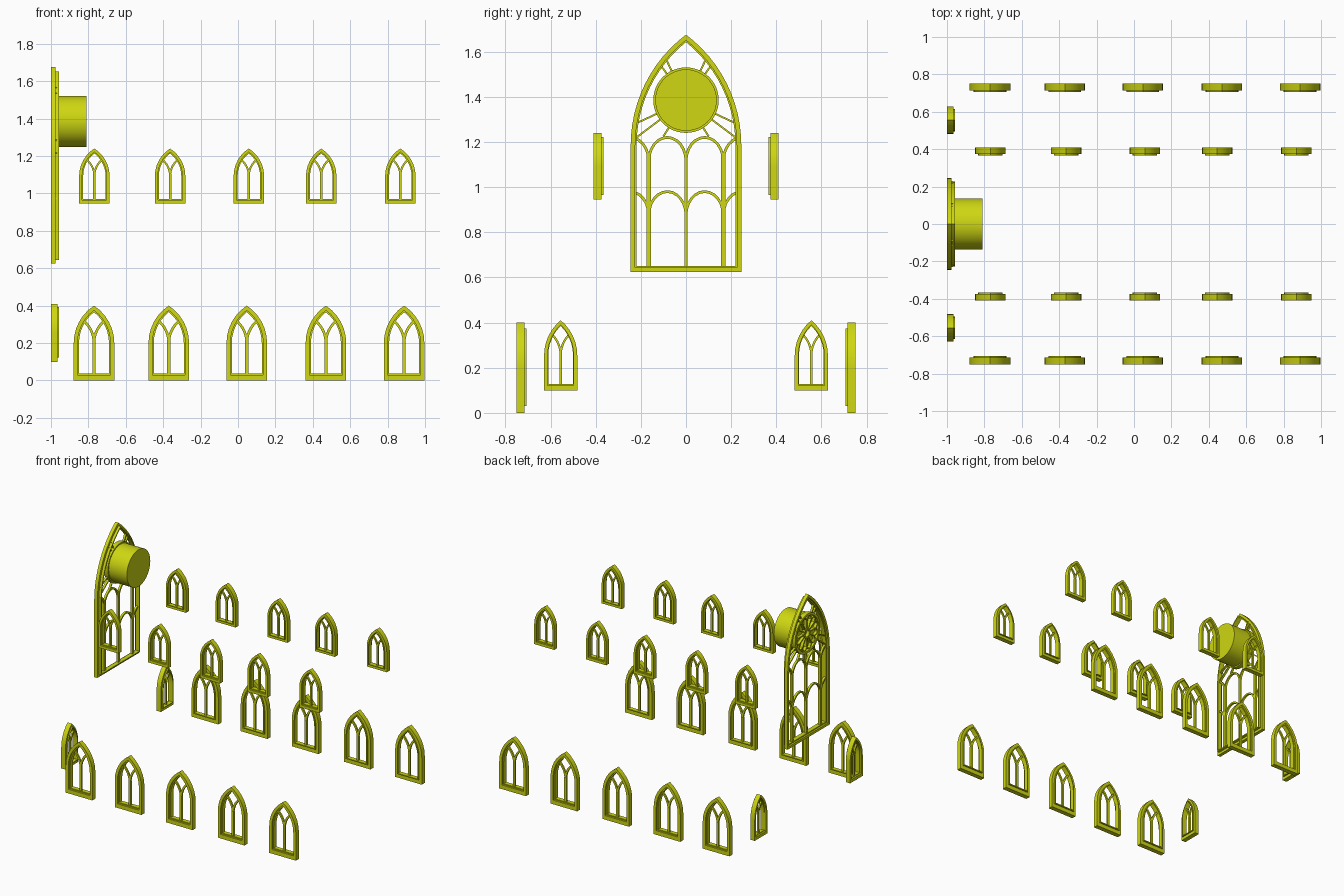
import bpy, bmesh, math
from mathutils import Matrix, Vector

cube = bpy.data.objects.get("Cube")
if cube:
    bpy.data.objects.remove(cube, do_unlink=True)

mat = bpy.data.materials.new("yellow_stone")
mat.use_nodes = True
COLOUR = (0.62, 0.68, 0.006, 1)
mat.diffuse_color = COLOUR
mat.node_tree.nodes["Principled BSDF"].inputs["Base Color"].default_value = COLOUR


# Solid band between two matching outlines (u, z), from depth d0 to d1
def band(bm, a, b, d0, d1, closed=False):
    rings = [[bm.verts.new((p[0], d, p[1])) for p in line]
             for line, d in ((a, d0), (b, d0), (b, d1), (a, d1))]
    n = len(a)
    for i in range(n if closed else n - 1):
        j = (i + 1) % n
        for k in range(4):
            r, s = rings[k], rings[(k + 1) % 4]
            bm.faces.new((r[i], r[j], s[j], s[i]))
    if not closed:
        bm.faces.new([r[0] for r in rings])
        bm.faces.new([r[-1] for r in rings])


# Bar of constant width following a path
def bar(bm, path, width, d0, d1):
    pts = [Vector(p) for p in path]
    a, b = [], []
    for i, p in enumerate(pts):
        t = (pts[min(i + 1, len(pts) - 1)] - pts[max(i - 1, 0)]).normalized()
        off = Vector((-t.y, t.x)) * width / 2
        a.append(p + off)
        b.append(p - off)
    band(bm, a, b, d0, d1)


def circle(r, cz, n):
    return [(r * math.cos(math.tau * i / n), cz + r * math.sin(math.tau * i / n))
            for i in range(n)]


# Pointed arch with concentric offsets
class Arch:
    def __init__(self, width, height, spring, steps):
        self.a, self.spring, self.steps = width / 2, spring, steps
        self.R = (self.a ** 2 + (height - spring) ** 2) / width
        self.c = self.R - self.a

    def half(self, z, inset=0):
        d = max(z - self.spring, 0)
        return math.sqrt(max((self.R - inset) ** 2 - d * d, 0)) - self.c

    def outline(self, inset, bottom):
        r = self.R - inset
        top = math.acos(self.c / r)
        side = [(r * math.cos(top * i / self.steps) - self.c,
                 self.spring + r * math.sin(top * i / self.steps))
                for i in range(self.steps + 1)]
        side = [(self.a - inset, bottom)] + side
        return side + [(-x, z) for x, z in reversed(side[:-1])]

    # Stepped frame: wide outer moulding and a thin inner one
    def frame(self, bm, border, sill, trim, depth, full_depth):
        band(bm, self.outline(0, 0), self.outline(border, sill), 0, depth, True)
        band(bm, self.outline(border, sill), self.outline(border + trim, sill + trim),
             0.012, full_depth, True)


def finish(bm, name):
    bmesh.ops.recalc_face_normals(bm, faces=bm.faces)
    me = bpy.data.meshes.new(name)
    bm.to_mesh(me)
    bm.free()
    me.materials.append(mat)
    me.shade_smooth()
    me.set_sharp_from_angle(angle=math.radians(20))
    return me


def place(me, name, loc, turn):
    ob = bpy.data.objects.new(name, me)
    ob.location = loc
    ob.rotation_euler.z = math.radians(turn)
    bpy.context.collection.objects.link(ob)


# Small window with a forked centre mullion
def small_window(name, width, height, border, sill):
    bm = bmesh.new()
    arch = Arch(width, height, height * 0.5, 6)
    trim = border * 0.35
    arch.frame(bm, border, sill, trim, 0.035, 0.044)
    bar_w = width * 0.08
    bar(bm, [(0, sill), (0, height * 0.54)], bar_w, 0.016, 0.03)
    r = arch.R * 0.65
    for side in (-1, 1):
        path = []
        for i in range(30):
            d = i * height * 0.02
            x = r - math.sqrt(max(r * r - d * d, 0))
            path.append((side * x, arch.spring + d))
            if x > arch.half(arch.spring + d, border):
                break
        bar(bm, path[::2] + path[-1:], bar_w * 0.8, 0.017, 0.029)
    return finish(bm, name)


aisle = small_window("aisle_window", 0.217, 0.40, 0.021, 0.030)
upper = small_window("upper_window", 0.163, 0.295, 0.016, 0.020)
end = small_window("end_window", 0.147, 0.31, 0.014, 0.022)

for side, turn, word in ((-1, 0, "front"), (1, 180, "back")):
    for i, x in enumerate((-0.77, -0.37, 0.047, 0.47, 0.888)):
        place(aisle, f"{word}_aisle_window_{i + 1}", (x, side * 0.75, 0), turn)
    for i, x in enumerate((-0.768, -0.363, 0.058, 0.445, 0.868)):
        place(upper, f"{word}_upper_window_{i + 1}", (x, side * 0.41, 0.945), turn)
    place(end, f"{word}_end_window", (-1, side * 0.555, 0.10), -90)

# Great end window: frame and mullions, heights measured from its base
BASE, ROSE = 0.625, 0.76
bm = bmesh.new()
great = Arch(0.49, 1.05, 0.56, 12)
great.frame(bm, 0.018, 0.018, 0.008, 0.025, 0.044)
GAP = 0.165
for u, w in ((-GAP, 0.02), (0, 0.014), (GAP, 0.02)):
    bar(bm, [(u, 0.02), (u, 0.52)], w, 0.014, 0.032)

# Two tiers of arches between the mullions, with half arches at the sides
for z in (0.25, 0.49):
    for mid in (-GAP * 1.5, -GAP / 2, GAP / 2, GAP * 1.5):
        path = []
        for i in range(13):
            t = math.pi * i / 12
            u = mid + GAP / 2 * math.cos(t)
            if abs(u) < 0.24:
                path.append((u, z + 0.105 * math.sin(t)))
        bar(bm, path, 0.012, 0.015, 0.031)

# Struts from the rose out to the frame
for angle in (64, 54, -25, -37, -58):
    a = math.radians(angle)
    t = 0.14
    while t < (0.19 if angle == -58 else 0.4):
        t += 0.005
        if t * math.cos(a) > great.half(ROSE + t * math.sin(a), 0.018):
            break
    for side in (-1, 1):
        bar(bm, [(side * s * math.cos(a), ROSE + s * math.sin(a)) for s in (0.138, t)],
            0.008, 0.015, 0.031)
place(finish(bm, "great_window"), "great_window", (-1, 0, BASE), -90)

# Rose wheel: rim, hub ring, spokes and rounded petals
bm = bmesh.new()
band(bm, circle(0.145, ROSE, 48), circle(0.128, ROSE, 48), 0.008, 0.042, True)
band(bm, circle(0.036, ROSE, 24), circle(0.024, ROSE, 24), 0.012, 0.034, True)
N = 12
for i in range(N):
    a = math.tau * i / N
    bar(bm, [(r * math.cos(a), ROSE + r * math.sin(a)) for r in (0.032, 0.108)],
        0.008, 0.014, 0.034)
    petal = []
    for k in range(7):
        b = a + math.tau / N * k / 6
        r = 0.1 + 0.026 * math.sin(math.pi * k / 6)
        petal.append((r * math.cos(b), ROSE + r * math.sin(b)))
    bar(bm, petal, 0.007, 0.014, 0.034)
place(finish(bm, "rose_wheel"), "rose_wheel", (-1, 0, BASE), -90)

# Solid drum behind the rose
bm = bmesh.new()
bmesh.ops.create_cone(bm, cap_ends=True, segments=48, radius1=0.136, radius2=0.136,
                      depth=0.155, matrix=Matrix.Rotation(math.pi / 2, 4, 'Y'))
place(finish(bm, "rose_drum"), "rose_drum", (-0.8875, 0, BASE + ROSE), 0)
